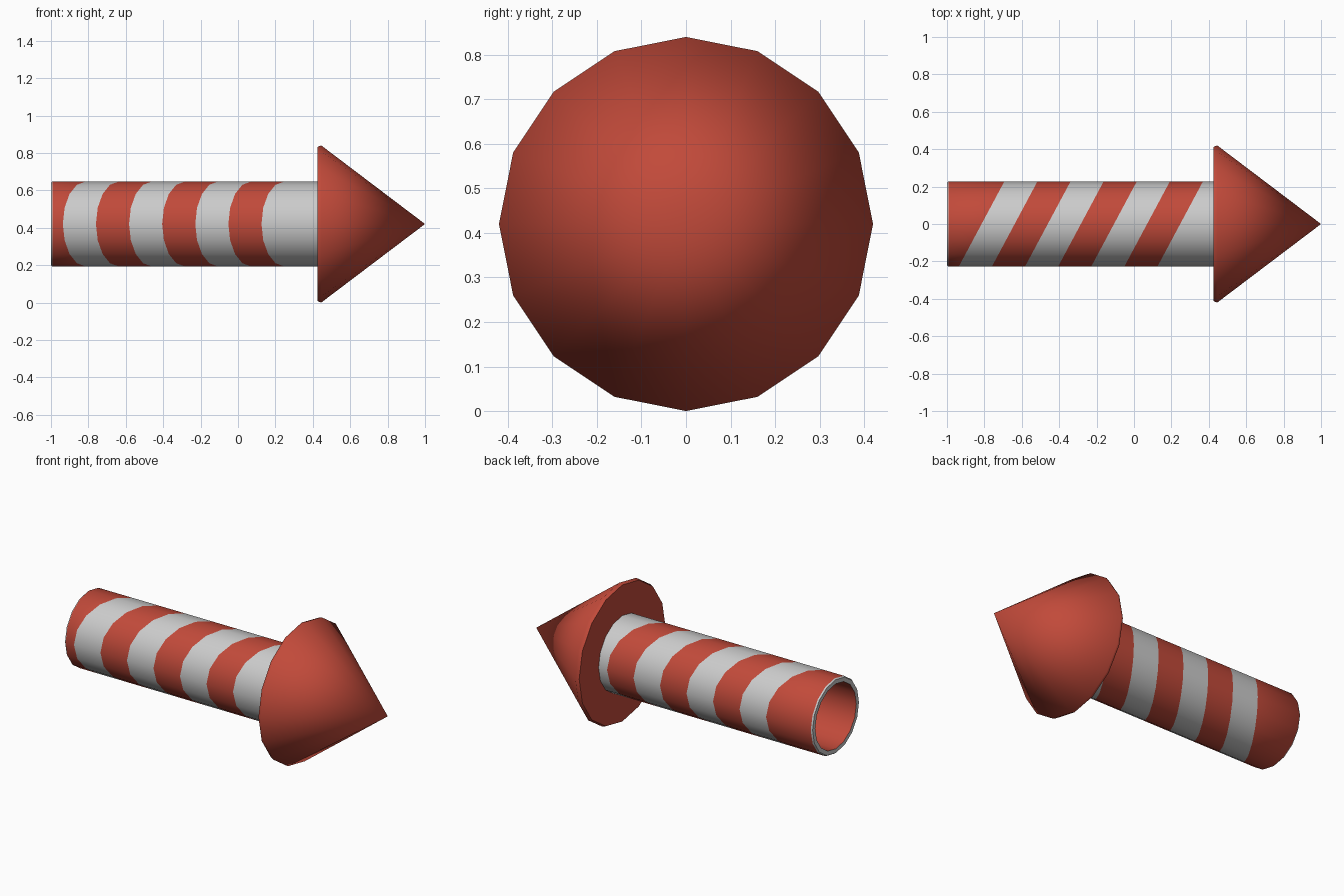
import bpy, bmesh, math
from mathutils import Vector

if "Cube" in bpy.data.objects:
    bpy.data.objects.remove(bpy.data.objects["Cube"])

SIDES = 16
AXIS_Z = 0.42
SLANT = 0.535      # x shift of a stripe edge per unit of y
FIRST = -0.815     # first stripe edge on the axis
STEP = 0.177       # stripe width

red = bpy.data.materials.new("red")
red.diffuse_color = (0.535, 0.068, 0.042, 1)
red.use_nodes = True
red.node_tree.nodes["Principled BSDF"].inputs["Base Color"].default_value = red.diffuse_color
grey = bpy.data.materials.new("grey")
grey.diffuse_color = (0.8, 0.8, 0.8, 1)
grey.use_nodes = True
grey.node_tree.nodes["Principled BSDF"].inputs["Base Color"].default_value = grey.diffuse_color


def revolve(profile):
    """Turn (x, radius) points around the x axis; radius 0 makes a pole."""
    bm = bmesh.new()
    rings = []
    for x, r in profile:
        n = SIDES if r > 0 else 1
        rings.append([bm.verts.new((x, r * math.sin(2 * math.pi * i / SIDES),
                                    AXIS_Z + r * math.cos(2 * math.pi * i / SIDES)))
                      for i in range(n)])
    for a, b in zip(rings, rings[1:]):
        for i in range(SIDES):
            j = (i + 1) % SIDES
            quad = [a[i % len(a)], a[j % len(a)], b[j % len(b)], b[i % len(b)]]
            bm.faces.new(list(dict.fromkeys(quad)))
    bmesh.ops.recalc_face_normals(bm, faces=bm.faces)
    return bm


def finish(bm, name, materials, angle):
    mesh = bpy.data.meshes.new(name)
    bm.to_mesh(mesh)
    bm.free()
    for m in materials:
        mesh.materials.append(m)
    ob = bpy.data.objects.new(name, mesh)
    bpy.context.collection.objects.link(ob)
    bpy.ops.object.select_all(action='DESELECT')
    ob.select_set(True)
    bpy.context.view_layer.objects.active = ob
    bpy.ops.object.shade_smooth_by_angle(angle=math.radians(angle))
    return ob


def radius(v):
    return math.hypot(v.co.y, v.co.z - AXIS_Z)


# Nose cone: rim blends smoothly into the cone, back is flat
nose = revolve([(0.425, 0), (0.425, 0.412), (0.445, 0.42), (1.0, 0)])
finish(nose, "nose_cone", [red], 63)

# Hollow body tube: outer wall, rim, inner wall, closed at the nose
R = 0.227
tube = revolve([(0.43, 0), (0.43, R), (-0.992, R), (-1.0, R - 0.006),
                (-1.0, R - 0.031), (0.42, R - 0.031), (0.42, 0)])

# Cut slanted stripe edges into the outer wall only
for k in range(7):
    wall = [f for f in tube.faces if all(radius(v) > R - 0.005 for v in f.verts)
            or all(radius(v) > R - 0.02 and v.co.x > -0.995 for v in f.verts)]
    geom = wall + list({e for f in wall for e in f.edges}) + list({v for f in wall for v in f.verts})
    bmesh.ops.bisect_plane(tube, geom=geom, plane_co=Vector((FIRST + k * STEP, 0, 0)),
                           plane_no=Vector((1, -SLANT, 0)), dist=1e-5)

# Alternate the stripe colours; rim grey, inside red
for f in tube.faces:
    c = f.calc_center_median()
    if all(radius(v) > R - 0.02 and v.co.x > -0.995 for v in f.verts):
        stripe = math.floor((c.x - SLANT * c.y - FIRST) / STEP) + 1
        f.material_index = min(max(stripe, 0), 7) % 2
    else:
        f.material_index = 1 if c.x < -0.98 else 0
finish(tube, "body_tube", [red, grey], 50)
